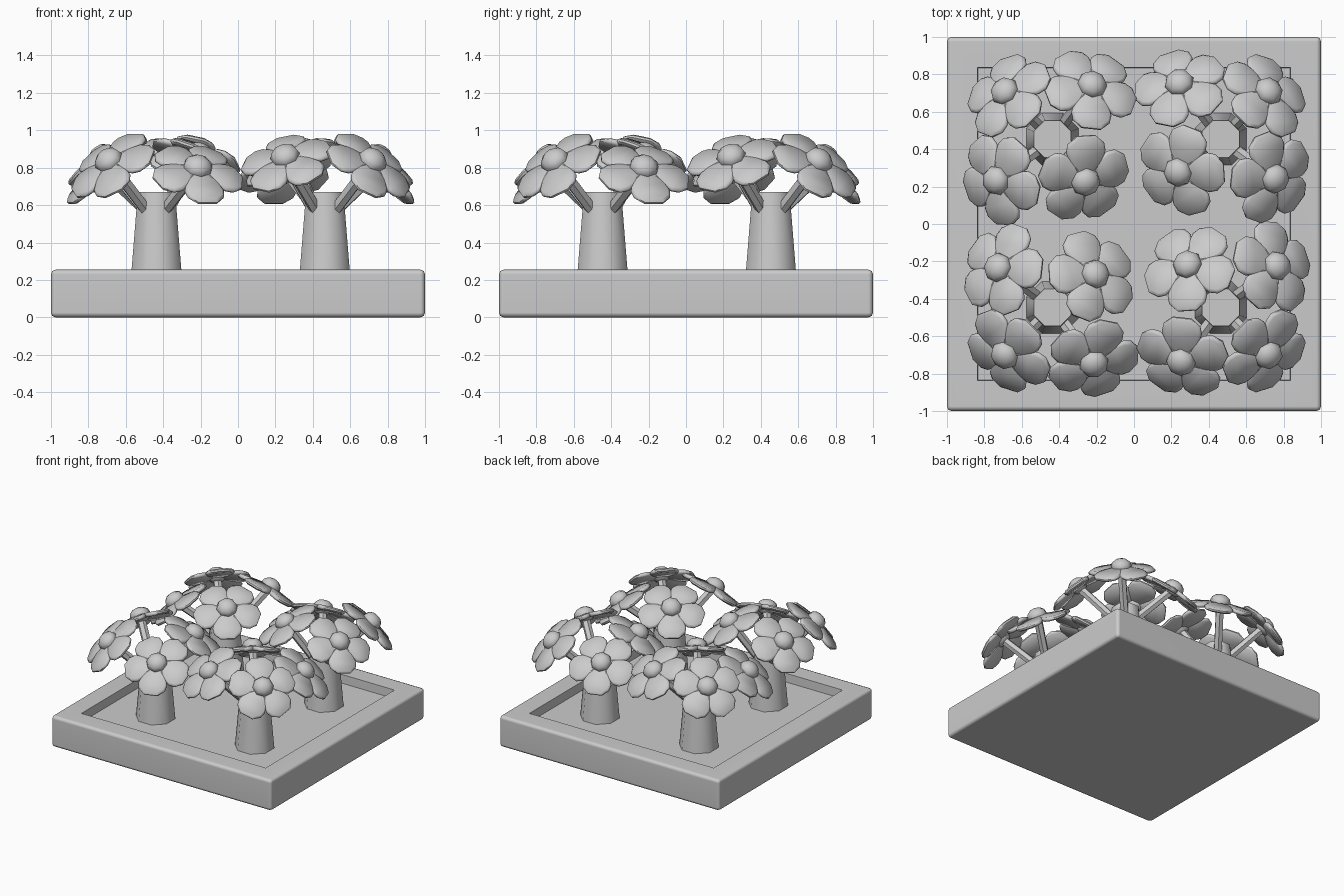
import bpy, bmesh
from math import pi, sin, cos, radians
from mathutils import Matrix, Vector

cube = bpy.data.objects.get("Cube")
if cube:
    bpy.data.objects.remove(cube, do_unlink=True)

# One plain grey for everything
grey = bpy.data.materials.new("plain_grey")
grey.use_nodes = True
grey.diffuse_color = (0.6, 0.6, 0.6, 1)
grey.node_tree.nodes["Principled BSDF"].inputs["Base Color"].default_value = (0.6, 0.6, 0.6, 1)


def make_mesh(name, bm, angle=50):
    """Turn a bmesh into a mesh, smooth except on edges sharper than angle."""
    bmesh.ops.recalc_face_normals(bm, faces=bm.faces)
    for f in bm.faces:
        f.smooth = True
    for e in bm.edges:
        if len(e.link_faces) == 2 and e.calc_face_angle(0) > radians(angle):
            e.smooth = False
    mesh = bpy.data.meshes.new(name)
    bm.to_mesh(mesh)
    bm.free()
    mesh.materials.append(grey)
    return mesh


def place(name, mesh, matrix=Matrix()):
    ob = bpy.data.objects.new(name, mesh)
    bpy.context.scene.collection.objects.link(ob)
    ob.matrix_world = matrix
    return ob


def tapered(name, sides, r1, r2, depth):
    """Cone section standing on its origin, with a flat side to the front."""
    bm = bmesh.new()
    m = Matrix.Translation((0, 0, depth / 2)) @ Matrix.Rotation(pi / sides, 4, "Z")
    bmesh.ops.create_cone(bm, cap_ends=True, segments=sides, radius1=r1,
                          radius2=r2, depth=depth, matrix=m)
    return make_mesh(name, bm)


# Base slab with rounded edges and a sunken floor
TOP, FLOOR = 0.255, 0.185
bm = bmesh.new()
bmesh.ops.create_cube(bm, size=2, matrix=Matrix.Translation((0, 0, TOP / 2))
                      @ Matrix.Diagonal((1, 1, TOP / 2, 1)))
bmesh.ops.bevel(bm, geom=bm.edges[:], offset=0.025, segments=2, profile=0.5, affect="EDGES")
top = max(bm.faces, key=lambda f: f.calc_center_median().z)
bmesh.ops.inset_region(bm, faces=[top], thickness=0.195)
bmesh.ops.inset_region(bm, faces=[top], thickness=0.004, depth=FLOOR - TOP)
base = place("base_slab", make_mesh("base_slab", bm))
base.modifiers.new("even_shading", "WEIGHTED_NORMAL").keep_sharp = True

# Shared trunk and branch shapes
trunk_mesh = tapered("trunk", 8, 0.15, 0.108, 0.67 - FLOOR)
branch_mesh = tapered("branch", 6, 0.033, 0.033, 1)

# Five drooping, softly rounded petals
OUTLINE = [(0.0, 0.03), (0.115, 0.093), (0.165, 0.109), (0.21, 0.1), (0.252, 0.052)]
OUTLINE += [(x, -y) for x, y in reversed(OUTLINE)]
LAYERS = [(0.9, -0.016), (1.0, -0.006), (1.0, 0.006), (0.88, 0.018)]
bm = bmesh.new()
for k in range(5):
    turn = Matrix.Rotation(k * 2 * pi / 5, 3, "Z") @ Matrix.Rotation(radians(9), 3, "Y")
    rings = []
    for scale, z in LAYERS:
        rings.append([bm.verts.new(turn @ Vector((0.13 + (x - 0.13) * scale, y * scale, z)))
                      for x, y in OUTLINE])
    n = len(OUTLINE)
    for low, high in zip(rings, rings[1:]):
        for i in range(n):
            j = (i + 1) % n
            bm.faces.new((low[i], low[j], high[j], high[i]))
    bm.faces.new(rings[0][::-1])
    bm.faces.new(rings[-1])
petal_mesh = make_mesh("petals", bm)

# Domed flower centre
bm = bmesh.new()
bmesh.ops.create_uvsphere(bm, u_segments=8, v_segments=6, radius=0.08,
                          matrix=Matrix.Diagonal((1, 1, 0.75, 1)))
dome_mesh = make_mesh("flower_centre", bm, 70)

# Flowers of one tree: name, centre, facing direction, tilt, petal turn
FLOWERS = [
    ("outer", (0.25, -0.25, 0.83), (1, -1), 44, 0),
    ("front", (-0.21, -0.285, 0.852), (-0.25, -0.6), 36, 20),
    ("inner", (-0.175, 0.225, 0.862), (-0.3, 0.43), 30, -35),
    ("side", (0.295, 0.22, 0.795), (0.6, 0.2), 38, 180),
]


def frame(origin, normal, up):
    """Matrix whose z is the normal and whose x leans towards up."""
    n = Vector(normal).normalized()
    u = (up - n * up.dot(n)).normalized()
    m = Matrix((u, n.cross(u), n)).transposed().to_4x4()
    m.translation = origin
    return m


# Four trees, each a quarter turn from the last
for q, corner in enumerate(("front_left", "back_left", "back_right", "front_right")):
    tree = (Matrix.Translation((0.014, 0.004, 0)) @ Matrix.Rotation(q * pi / 2, 4, "Z")
            @ Matrix.Translation((0.45, -0.45, 0)))
    place(f"{corner}_trunk", trunk_mesh, tree @ Matrix.Translation((0, 0, FLOOR)))
    for name, centre, facing, tilt, turn in FLOWERS:
        c = Vector(centre)
        out = Vector((*facing, 0)).normalized()
        normal = out * sin(radians(tilt)) + Vector((0, 0, cos(radians(tilt))))
        head = tree @ frame(c, normal, Vector((0, 0, 1))) @ Matrix.Rotation(radians(turn), 4, "Z")
        place(f"{corner}_{name}_petals", petal_mesh, head)
        place(f"{corner}_{name}_flower_centre", dome_mesh,
              head @ Matrix.Translation((0, 0, 0.012)))
        # Branch from the trunk side to the back of the flower
        foot = Vector((c.x, c.y, 0)).normalized() * 0.085 + Vector((0, 0, 0.58))
        reach = c - foot
        place(f"{corner}_{name}_branch", branch_mesh,
              tree @ frame(foot, reach, Vector((0, 0, 1)))
              @ Matrix.Diagonal((1, 1, reach.length, 1)))
